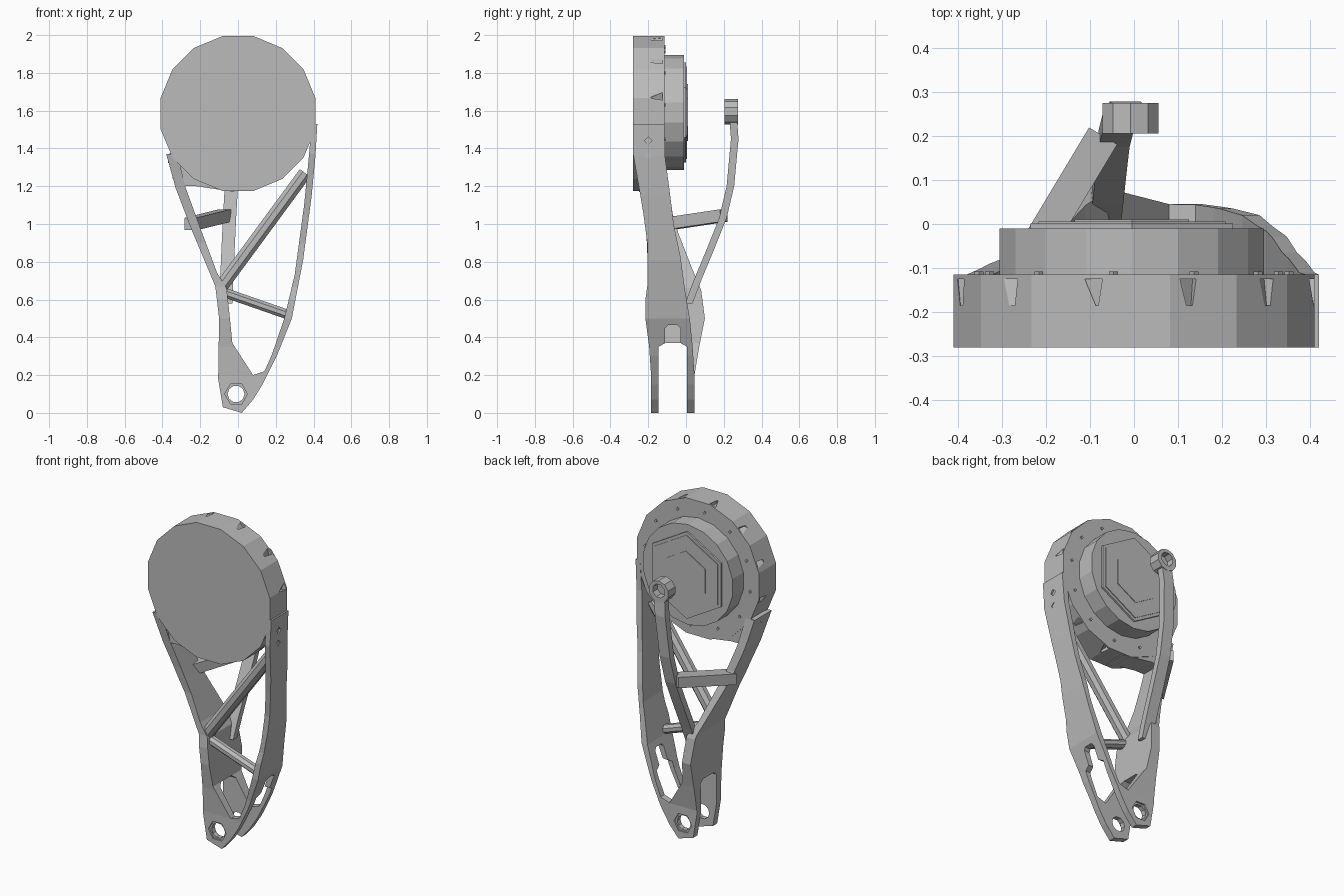
import bpy, bmesh, math
from mathutils import Vector, Matrix

if "Cube" in bpy.data.objects:
    bpy.data.objects.remove(bpy.data.objects["Cube"])

grey = bpy.data.materials.new("plain grey")
grey.use_nodes = True
grey.diffuse_color = (0.5, 0.5, 0.5, 1)
grey.node_tree.nodes["Principled BSDF"].inputs["Base Color"].default_value = (0.5, 0.5, 0.5, 1)


def finish(bm, name):
    bmesh.ops.recalc_face_normals(bm, faces=bm.faces[:])
    mesh = bpy.data.meshes.new(name)
    bm.to_mesh(mesh)
    bm.free()
    mesh.materials.append(grey)
    obj = bpy.data.objects.new(name, mesh)
    bpy.context.collection.objects.link(obj)
    return obj


def prism(name, outline, axis, low, high):
    """Extrude an outline: axis 'y' takes (x, z) points, axis 'x' takes (y, z)."""
    place = (lambda p, d: (p[0], d, p[1])) if axis == "y" else (lambda p, d: (d, p[0], p[1]))
    bm = bmesh.new()
    a = [bm.verts.new(place(p, low)) for p in outline]
    b = [bm.verts.new(place(p, high)) for p in outline]
    bm.faces.new(a)
    bm.faces.new(b)
    for i in range(len(a)):
        j = (i + 1) % len(a)
        bm.faces.new((a[i], a[j], b[j], b[i]))
    return finish(bm, name)


def ngon(x, z, radius, sides, turn=0.0):
    return [(x + radius * math.cos(math.tau * (i + turn) / sides),
             z + radius * math.sin(math.tau * (i + turn) / sides)) for i in range(sides)]


def sweep(name, path, half_a, half_b, sides=4):
    """Loft an elliptical or four-sided section, spanned by two vectors, along a path."""
    bm = bmesh.new()
    a, b = Vector(half_a), Vector(half_b)
    grow = math.sqrt(2) if sides == 4 else 1
    rings = []
    for p in path:
        angles = [math.tau * (i + 0.5) / sides for i in range(sides)]
        rings.append([bm.verts.new(Vector(p) + grow * (a * math.cos(t) + b * math.sin(t))) for t in angles])
    for r, s in zip(rings, rings[1:]):
        for i in range(sides):
            j = (i + 1) % sides
            bm.faces.new((r[i], r[j], s[j], s[i]))
    bm.faces.new(rings[0])
    bm.faces.new(rings[-1])
    return finish(bm, name)


def combine(obj, tool, operation):
    mod = obj.modifiers.new(operation, "BOOLEAN")
    mod.operation, mod.object, mod.solver = operation, tool, "EXACT"
    bpy.context.view_layer.objects.active = obj
    bpy.ops.object.modifier_apply(modifier=mod.name)
    bpy.data.objects.remove(tool)


# Side rails: front outline crossed with side outline
front_edge = [(-.185, 0), (-.185, .2), (-.195, .35), (-.215, .5), (-.215, .6), (-.205, .67),
              (-.205, .9), (-.225, 1.05), (-.25, 1.2), (-.28, 1.37), (-.28, 1.53)]
left_back = [(-.115, 1.53), (-.11, 1.35), (-.09, 1.2), (-.065, 1.0), (-.03, .83),
             (-.005, .65), (.02, .5), (.035, .35), (.045, .2), (.045, 0)]
right_back = [(-.115, 1.53), (-.115, 1.37), (-.1, 1.25), (-.07, 1.05), (-.04, .95),
              (.03, .77), (.08, .65), (.1, .5), (.07, .35), (.045, .2), (.045, 0)]
left_slot = [(.005, 0), (.005, .35), (-.03, .37), (-.03, .45), (-.045, .465),
             (-.095, .465), (-.11, .45), (-.11, .37), (-.145, .35), (-.145, 0)]
right_slot = [(.005, 0), (.005, .35), (-.02, .37), (-.12, .37), (-.145, .35), (-.145, 0)]

left_outline = [(.42, 1.53), (.41, 1.36), (.39, 1.15), (.345, .81), (.285, .5), (.205, .3),
                (.13, .15), (.08, .07), (.02, 0), (.08, .2), (.14, .22), (.18, .31),
                (.245, .5), (.3, .73), (.35, 1.1), (.37, 1.3), (.39, 1.53)]
right_outline = [(-.38, 1.37), (-.33, 1.19), (-.25, .98), (-.12, .67), (-.1, .5), (-.105, .18),
                 (-.08, .03), (.02, 0), (.08, .2), (-.03, .37), (-.05, .57), (-.06, .66),
                 (-.11, .74), (-.2, .98), (-.28, 1.2), (-.32, 1.37)]

left_rail = prism("left_rail", left_outline, "y", -.4, .3)
combine(left_rail, prism("side_form", front_edge + left_back + left_slot, "x", -.5, .5), "INTERSECT")
right_rail = prism("right_rail", right_outline, "y", -.4, .3)
combine(right_rail, prism("side_form", front_edge + right_back + right_slot, "x", -.5, .5), "INTERSECT")

# Pivot hole with shallow hexagonal recesses on both prongs
combine(right_rail, prism("pivot_cut", ngon(-.01, .1, .045, 10), "y", -.5, .5), "DIFFERENCE")
for low, high in ((-.3, -.175), (.035, .3)):
    combine(right_rail, prism("recess_cut", ngon(-.01, .1, .06, 6), "y", low, high), "DIFFERENCE")

# Rail bolt holes, square and turned
for z in (1.44, 1.36):
    combine(left_rail, prism("bolt_cut", ngon(-.2, z, .02, 4), "x", .406, .6), "DIFFERENCE")
    prism("right_rail_bolt", ngon(-.2, z - .1, .018, 4), "x", -.37 + (1.44 - z) * .3, -.33)

# Main motor housing with shallow nicks around the rim
CENTRE = 1.585
housing = prism("motor_housing", ngon(0, CENTRE, .418, 16, .5), "y", -.28, -.115)
bm = bmesh.new()
for i in range(12):
    t = math.tau * (i + .4) / 12
    spot = Matrix.Translation((.41 * math.cos(t), -.155, CENTRE + .41 * math.sin(t)))
    turn = Matrix.Rotation(-t, 4, "Y")
    bmesh.ops.create_cone(bm, segments=3, radius1=.03, radius2=.012, depth=.06, cap_ends=True,
                          matrix=spot @ turn @ Matrix.Rotation(math.pi / 2, 4, "X"))
combine(housing, finish(bm, "nick_cut"), "DIFFERENCE")

# Rear drum, hexagonal cover plates and ring of bolts
prism("rear_drum", ngon(-.005, 1.59, .305, 18, .5), "y", -.12, -.01)
prism("cover_plate", ngon(-.005, 1.59, .265, 6, .5), "y", -.02, .001)
prism("cover_plate_upper", ngon(-.005, 1.59, .245, 6, .5), "y", -.01, .006)
prism("cover_centre", ngon(-.005, 1.59, .15, 6, .5), "y", 0, .01)
for x, z in ngon(0, CENTRE, .355, 12, .25):
    prism("housing_bolt", ngon(x, z, .01, 4), "y", -.12, -.108)

# Gusset between housing and right rail
prism("housing_gusset", [(-.37, 1.37), (-.31, 1.2), (-.22, 1.2), (-.02, 1.17), (0, 1.3), (-.2, 1.45)],
      "y", -.25, -.12)

# Truss members on the front side of the frame
sweep("diagonal_strut", [(-.09, -.165, .665), (.355, -.19, 1.27)], (.03, 0, -.022), (0, .035, 0), 8)
sweep("cross_strut", [(-.08, -.165, .64), (.265, -.165, .52)], (.009, 0, .026), (0, .03, 0), 8)

# Curved rear arm, its brace and its end eye
sweep("rear_arm", [(-.065, .015, .58), (-.06, .06, .7), (-.052, .135, .88), (-.045, .195, 1.03),
                   (-.035, .235, 1.2), (-.02, .258, 1.45), (-.01, .25, 1.56)], (.035, 0, 0), (0, .02, 0))
sweep("arm_brace", [(-.25, -.1, 1.0), (-.07, .2, 1.045)], (.032, -.019, 0), (0, 0, .033))
eye = prism("arm_eye", ngon(-.008, 1.595, .067, 10, .5), "y", .205, .275)
combine(eye, prism("eye_cut", ngon(-.008, 1.6, .042, 8, .5), "y", .23, .4), "DIFFERENCE")
